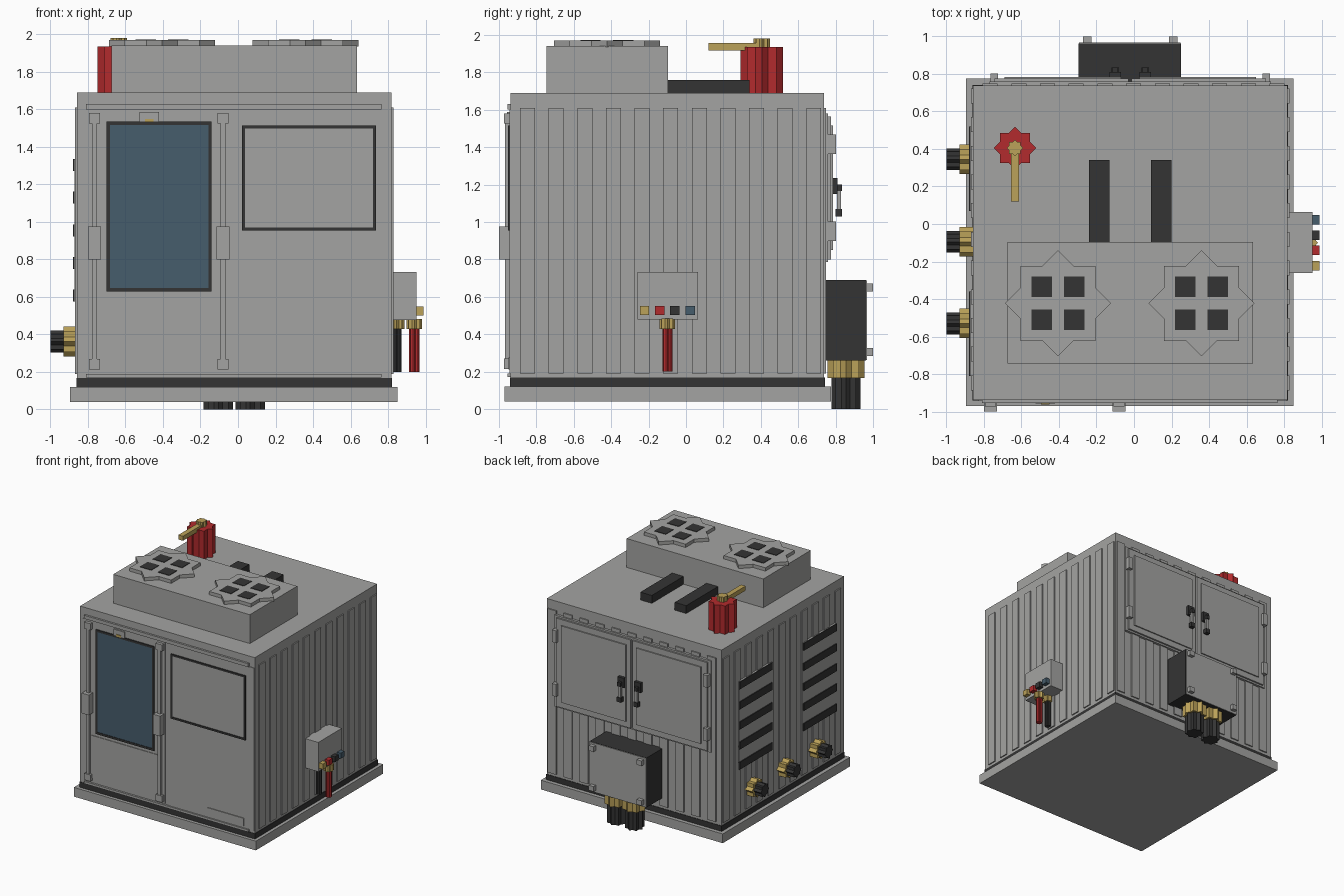
import bpy, bmesh, math
from mathutils import Matrix

if "Cube" in bpy.data.objects:
    bpy.data.objects.remove(bpy.data.objects["Cube"], do_unlink=True)


def material(name, r, g, b):
    m = bpy.data.materials.new(name)
    m.use_nodes = True
    m.diffuse_color = (r, g, b, 1)
    m.node_tree.nodes["Principled BSDF"].inputs["Base Color"].default_value = (r, g, b, 1)
    return m


GREY = material("panel grey", 0.37, 0.37, 0.36)
DARK = material("charcoal", 0.034, 0.034, 0.034)
RED = material("signal red", 0.45, 0.024, 0.026)
GOLD = material("brass", 0.5, 0.36, 0.1)
BLUE = material("glass blue", 0.062, 0.11, 0.15)


def finish(name, bm, mat):
    bmesh.ops.recalc_face_normals(bm, faces=bm.faces)
    me = bpy.data.meshes.new(name)
    bm.to_mesh(me)
    bm.free()
    me.materials.append(mat)
    ob = bpy.data.objects.new(name, me)
    bpy.context.collection.objects.link(ob)
    return ob


def boxes(name, mat, *spans):
    """One object made of boxes, each given as x, y and z ranges."""
    bm = bmesh.new()
    for span in spans:
        size = [b - a for a, b in span]
        mid = [(a + b) / 2 for a, b in span]
        bmesh.ops.create_cube(bm, size=1, matrix=Matrix.Translation(mid) @ Matrix.Diagonal((*size, 1)))
    return finish(name, bm, mat)


def star(name, mat, at, half, length, axis="Z"):
    """Eight-pointed prism, the outline of two crossed squares."""
    bm = bmesh.new()
    ring = []
    for i in range(16):
        r = half * math.sqrt(2) if i % 2 == 0 else half / math.cos(math.pi / 8)
        ring.append(bm.verts.new((r * math.cos(i * math.pi / 8), r * math.sin(i * math.pi / 8), 0)))
    face = bm.faces.new(ring)
    ext = bmesh.ops.extrude_face_region(bm, geom=[face])
    bmesh.ops.translate(bm, vec=(0, 0, length), verts=[v for v in ext["geom"] if isinstance(v, bmesh.types.BMVert)])
    turn = Matrix.Rotation(-math.pi / 2, 4, "Y") if axis == "-X" else Matrix()
    bmesh.ops.transform(bm, matrix=Matrix.Translation(at) @ turn, verts=bm.verts)
    return finish(name, bm, mat)


def around(c, h):
    return (c - h, c + h)


def frame(name, mat, x, z, y, t):
    """Rectangular border facing the front."""
    boxes(name, mat,
          (x, y, (z[0], z[0] + t)), (x, y, (z[1] - t, z[1])),
          ((x[0], x[0] + t), y, (z[0] + t, z[1] - t)), ((x[1] - t, x[1]), y, (z[0] + t, z[1] - t)))


# Cabin shell
CX = -0.02
boxes("plinth", GREY, ((-0.895, 0.85), (-0.97, 0.775), (0.04, 0.12)))
boxes("base_strip", DARK, ((-0.862, 0.822), (-0.942, 0.742), (0.12, 0.167)))
boxes("cabin_body", GREY, ((-0.858, 0.818), (-0.938, 0.738), (0.12, 1.69)))

# Corrugated walls on both sides and the back
RIB_Z = (0.19, 1.61)
starts = [-0.887 + i * 0.153 for i in range(11)]
for name, x in (("left_wall_ribs", (0.81, 0.828)), ("right_wall_ribs", (-0.868, -0.85))):
    boxes(name, GREY, *[(x, (y, y + 0.08), RIB_Z) for y in starts])
boxes("back_wall_ribs", GREY, *[((y + 0.08, y + 0.16), (0.73, 0.748), RIB_Z) for y in starts])

# Front wall trim
boxes("front_lintel", GREY, ((-0.81, 0.765), (-0.955, -0.93), (1.6, 1.63)))
boxes("front_sill", GREY, ((-0.81, 0.765), (-0.955, -0.93), (0.17, 0.19)))
boxes("front_fixed_panel", GREY, ((-0.005, 0.815), (-0.943, -0.93), (0.19, 1.6)))
frame("display_border", DARK, (0.02, 0.735), (0.955, 1.515), (-0.952, -0.93), 0.016)
boxes("display_panel", GREY, ((0.03, 0.72), (-0.946, -0.93), (0.965, 1.505)))
boxes("front_label_plate", GREY, ((0.37, 0.72), (-0.95, -0.93), (0.21, 0.275)))

# Front door with window
boxes("front_door", GREY, ((-0.83, -0.04), (-0.945, -0.93), (0.195, 1.595)))
boxes("front_door_kick_panel", GREY, ((-0.755, -0.09), (-0.95, -0.93), (0.235, 0.605)))
frame("door_window_border", DARK, (-0.7, -0.14), (0.63, 1.535), (-0.954, -0.93), 0.018)
boxes("door_window_glass", BLUE, ((-0.685, -0.155), (-0.95, -0.93), (0.645, 1.52)))
boxes("door_closer", GREY, ((-0.525, -0.42), (-0.957, -0.93), (1.535, 1.587)))
boxes("door_closer_latch", GOLD, ((-0.495, -0.45), (-0.962, -0.94), (1.532, 1.55)))
for name, x in (("hinge", -0.765), ("latch", -0.08)):
    boxes(name + "_side_rod", GREY, (around(x, 0.013), (-0.967, -0.94), (0.22, 1.57)))
    boxes(name + "_side_brackets", GREY,
          *[(around(x, 0.03), (-0.972, -0.93), around(z, 0.028)) for z in (0.242, 1.553)])
    boxes(name + "_side_grip", GREY, (around(x, 0.034), (-1.0, -0.93), (0.8, 0.975)))

# Back double doors
boxes("back_door_surround", GREY, ((-0.77, 0.73), (0.73, 0.76), (0.785, 1.58)))
for name, s in (("left", 1), ("right", -1)):
    def mx(a, b):
        return tuple(sorted((CX + s * a, CX + s * b)))
    boxes(name + "_back_door", GREY, (mx(0.008, 0.725), (0.74, 0.775), (0.8, 1.565)))
    boxes(name + "_back_door_panel", GREY, (mx(0.05, 0.67), (0.76, 0.785), (0.85, 1.515)))
    boxes(name + "_back_hinges", GREY,
          *[(mx(0.705, 0.745), (0.74, 0.802), around(z, 0.053)) for z in (0.95, 1.415)])
    boxes(name + "_handle_mounts", DARK,
          (mx(0.05, 0.11), (0.77, 0.81), (1.15, 1.235)),
          (mx(0.065, 0.095), (0.8, 0.835), (1.165, 1.2)),
          (mx(0.06, 0.1), (0.8, 0.835), (1.03, 1.07)))
    boxes(name + "_handle_rod", GREY, (mx(0.068, 0.092), (0.808, 0.828), (1.07, 1.165)))

# Back connection box with two cable glands
boxes("connection_box", DARK, ((-0.295, 0.25), (0.73, 0.962), (0.26, 0.69)))
boxes("connection_box_cover", GREY, ((-0.293, 0.248), (0.96, 0.968), (0.262, 0.688)))
boxes("cover_bolts", GREY,
      *[(around(CX + s * 0.23, 0.023), (0.96, 1.0), around(z, 0.022)) for s in (-1, 1) for z in (0.305, 0.65)])
for name, x in (("left", 0.065), ("right", -0.105)):
    star(name + "_gland_collar", GOLD, (x, 0.855, 0.165), 0.07, 0.096)
    star(name + "_gland_cable", DARK, (x, 0.855, 0), 0.055, 0.17)

# Right wall louvres and ports
for name, y in (("rear", (0.07, 0.52)), ("front", (-0.81, -0.36))):
    boxes(name + "_louvre_panel", GREY, ((-0.872, -0.85), y, (0.575, 1.335)))
    boxes(name + "_louvre_slats", DARK,
          *[((-0.88, -0.86), y, around(0.607 + i * 0.174, 0.032)) for i in range(5)])
for name, y in (("rear", 0.345), ("middle", -0.095), ("front", -0.53)):
    star(name + "_port_collar", GOLD, (-0.85, y, 0.362), 0.056, 0.08, "-X")
    star(name + "_port_plug", DARK, (-0.92, y, 0.362), 0.041, 0.08, "-X")

# Left wall switch box with buttons and cables
boxes("switch_box", GREY, ((0.81, 0.952), (-0.26, 0.065), (0.478, 0.732)))
for name, mat, y in (("brass", GOLD, -0.222), ("red", RED, -0.14), ("black", DARK, -0.06), ("blue", BLUE, 0.022)):
    boxes(name + "_button", mat, ((0.94, 0.988), around(y, 0.025), (0.502, 0.55)))
for name, mat, x in (("red", RED, 0.94), ("black", DARK, 0.845)):
    star(name + "_cable_collar", GOLD, (x, -0.1, 0.428), 0.03, 0.055)
    star(name + "_cable", mat, (x, -0.1, 0.2), 0.019, 0.235)

# Roof cooling unit with two fans
boxes("roof_unit", GREY, ((-0.675, 0.635), (-0.745, -0.095), (1.68, 1.94)))
for name, x in (("left", 0.36), ("right", -0.405)):
    star(name + "_fan_cover", GREY, (x, -0.423, 1.935), 0.2, 0.034)
    boxes(name + "_fan_openings", DARK,
          *[(around(x + i * 0.086, 0.055), around(-0.423 + j * 0.088, 0.054), (1.966, 1.973))
            for i in (-1, 1) for j in (-1, 1)])
boxes("roof_ducts", DARK, *[(x, (-0.1, 0.34), (1.68, 1.758)) for x in ((-0.24, -0.13), (0.09, 0.2))])

# Roof beacon with arm
star("beacon", RED, (-0.635, 0.405, 1.68), 0.08, 0.256)
star("beacon_cap", GOLD, (-0.635, 0.405, 1.93), 0.031, 0.05)
boxes("beacon_arm", GOLD, ((-0.656, -0.612), (0.12, 0.405), (1.917, 1.956)))
